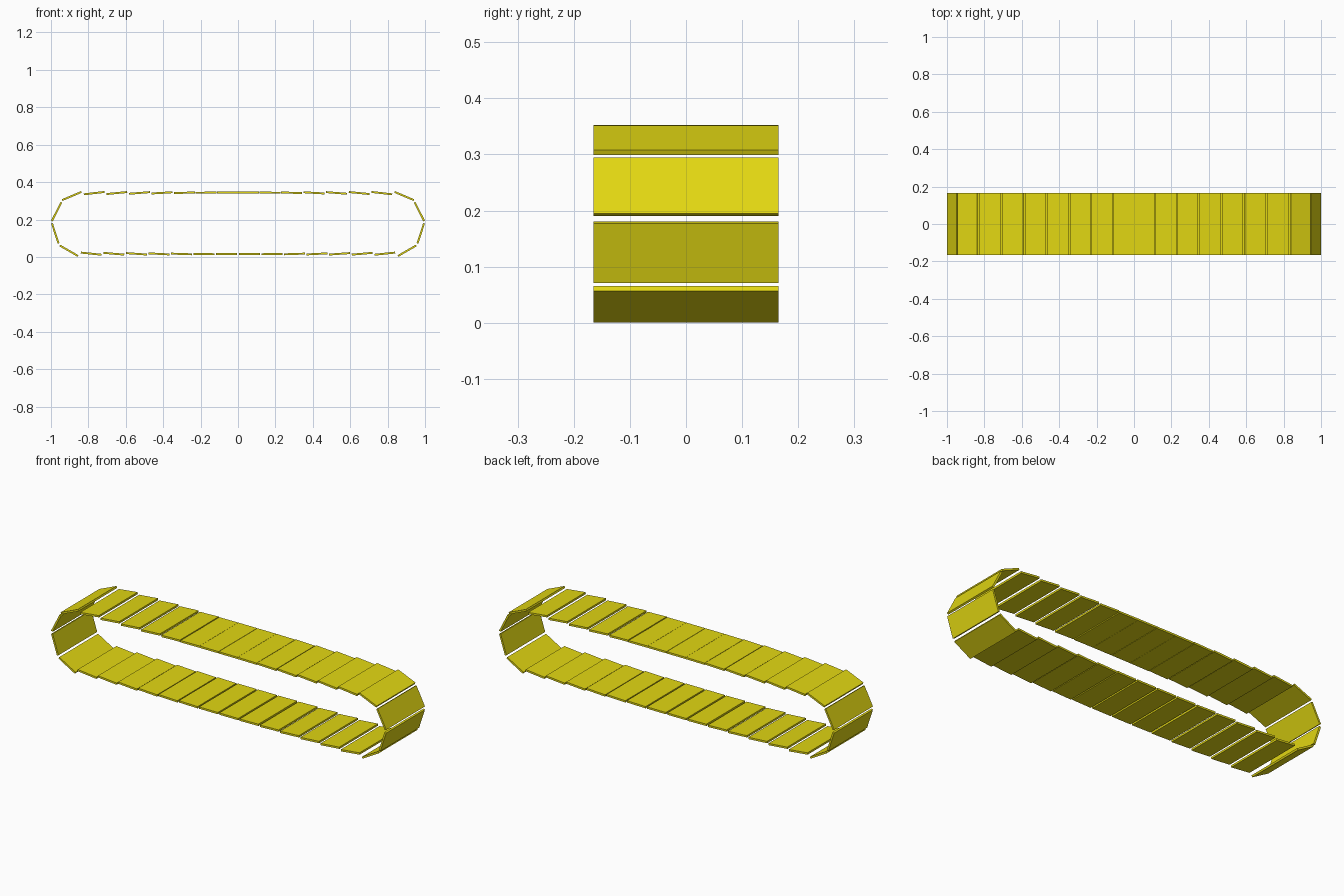
import bpy, math

if "Cube" in bpy.data.objects:
    bpy.data.objects.remove(bpy.data.objects["Cube"])

yellow = bpy.data.materials.new("track yellow")
yellow.diffuse_color = (0.76, 0.68, 0.006, 1)
yellow.use_nodes = True
yellow.node_tree.nodes["Principled BSDF"].inputs["Base Color"].default_value = yellow.diffuse_color

LENGTH, WIDTH, THICK = 0.112, 0.33, 0.01

def plate(name, x, z, slope):
    """Thin flat track plate, tilted in the xz plane by slope degrees."""
    bpy.ops.mesh.primitive_cube_add(size=1, location=(x, 0, z),
                                    rotation=(0, -math.radians(slope), 0))
    o = bpy.context.object
    o.name = name
    o.scale = (LENGTH, WIDTH, THICK)
    o.data.materials.append(yellow)

def pair(name, x, z, slope):
    plate(name + "_right", x, z, slope)
    plate(name + "_left", -x, z, -slope)

# upper run: plates tilt down more and more towards the ends
top_x = [0.057, 0.170, 0.286, 0.406, 0.527, 0.648, 0.769]
top_slope = [0, -0.5, -2, -3.5, -4.5, -5.5, -6.5]
for i, (x, s) in enumerate(zip(top_x, top_slope)):
    pair(f"upper_plate_{i + 1}", x, 0.344 - 0.0005 * i, s)

# lower run: evenly spaced, tilting up towards the ends
for i in range(7):
    pair(f"lower_plate_{i + 1}", 0.0605 + 0.1207 * i, 0.015 + 0.0004 * i, i)

# rounded ends
pair("upper_corner_plate", 0.889, 0.3255, -23)
pair("upper_end_plate", 0.9695, 0.2425, -63)
pair("lower_end_plate", 0.977, 0.1255, 72)
pair("lower_corner_plate", 0.904, 0.033, 30)
